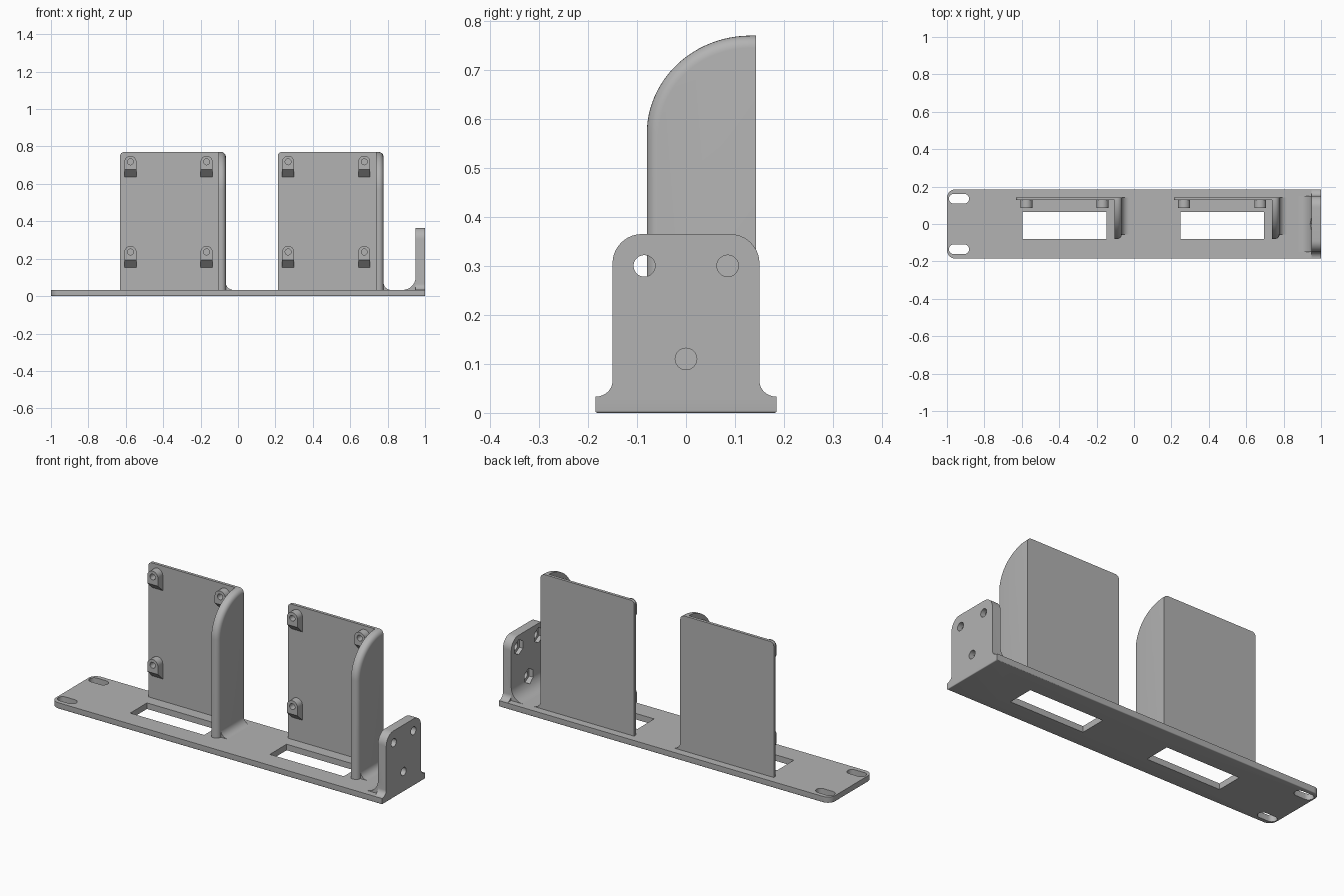
import bpy, bmesh, math
from mathutils import Vector

cube = bpy.data.objects.get("Cube")
if cube:
    bpy.data.objects.remove(cube, do_unlink=True)

grey = bpy.data.materials.new("plain grey")
grey.use_nodes = True
grey.diffuse_color = (0.45, 0.45, 0.45, 1)
grey.node_tree.nodes["Principled BSDF"].inputs["Base Color"].default_value = (0.45, 0.45, 0.45, 1)


def arc(cx, cy, rx, ry, start, end, steps=10):
    """Points along an elliptical arc, in degrees."""
    angles = [math.radians(start + (end - start) * i / steps) for i in range(steps + 1)]
    return [(cx + rx * math.cos(a), cy + ry * math.sin(a)) for a in angles]


def circle(cx, cy, r, sides=32, start=0):
    return arc(cx, cy, r, r, start, start + 360, sides)[:-1]


def prism(name, points, axis, low, high, bevel=0, bevel_rule=None):
    """Extrude a flat outline along an axis, optionally rounding chosen edges."""
    place = {"x": lambda a, b, t: (t, a, b),
             "y": lambda a, b, t: (a, t, b),
             "z": lambda a, b, t: (a, b, t)}[axis]
    bm = bmesh.new()
    rings = [[bm.verts.new(place(a, b, t)) for a, b in points] for t in (low, high)]
    bm.faces.new(rings[0])
    bm.faces.new(rings[1])
    n = len(points)
    for i in range(n):
        j = (i + 1) % n
        bm.faces.new((rings[0][i], rings[0][j], rings[1][j], rings[1][i]))
    bmesh.ops.recalc_face_normals(bm, faces=bm.faces)
    if bevel:
        edges = [e for e in bm.edges if bevel_rule(*[v.co for v in e.verts])]
        bmesh.ops.bevel(bm, geom=edges, offset=bevel, segments=6, profile=0.5,
                        affect="EDGES", clamp_overlap=False)
    mesh = bpy.data.meshes.new(name)
    bm.to_mesh(mesh)
    bm.free()
    mesh.materials.append(grey)
    obj = bpy.data.objects.new(name, mesh)
    bpy.context.collection.objects.link(obj)
    return obj


def select(obj):
    bpy.ops.object.select_all(action="DESELECT")
    obj.select_set(True)
    bpy.context.view_layer.objects.active = obj


def combine(target, others, operation):
    """Apply a boolean for each helper, then drop the helper."""
    select(target)
    for other in others:
        mod = target.modifiers.new("bool", "BOOLEAN")
        mod.operation, mod.solver, mod.object = operation, "EXACT", other
        bpy.ops.object.modifier_apply(modifier=mod.name)
        bpy.data.objects.remove(other, do_unlink=True)


def rect(x0, x1, y0, y1):
    return [(x0, y0), (x1, y0), (x1, y1), (x0, y1)]


BASE = 0.033
HALF = 0.185
BAYS = (-0.63, 0.213)   # left edge of each board holder

# Base plate with rounded end, slots and windows
outline = [(1, -HALF), (1, HALF)]
outline += arc(-0.955, HALF - 0.045, 0.045, 0.045, 90, 180)
outline += arc(-0.955, -HALF + 0.045, 0.045, 0.045, 180, 270)
base = prism("base_plate", outline, "z", 0, BASE, 0.005,
             lambda a, b: a.z < 0.001 and b.z < 0.001)
cutters = [prism("window_cut", rect(x + 0.035, x + 0.482, -0.08, 0.065), "z", -0.1, 0.1)
           for x in BAYS]
for y in (-0.135, 0.135):
    slot = arc(-0.908, y, 0.026, 0.026, -90, 90) + arc(-0.964, y, 0.026, 0.026, 90, 270)
    cutters.append(prism("slot_cut", slot, "z", -0.1, 0.1))
combine(base, cutters, "DIFFERENCE")

# End bracket: rounded top, flared foot
side = [(HALF, 0.006), (HALF, BASE)] + arc(0.185, 0.065, 0.035, 0.032, 270, 180)
side += arc(0.09, 0.305, 0.06, 0.06, 0, 90)
side += [(-y, z) for y, z in reversed(side)]
bracket = prism("end_bracket", side, "x", 0.95, 1)

# Inner fillet of the bracket
fillet = [(0.96, 0.02), (0.96, 0.103)] + arc(0.88, 0.103, 0.07, 0.07, 0, -90) + [(0.88, 0.02)]
combine(bracket, [prism("bracket_fillet", fillet, "y", -0.15, 0.15)], "UNION")

# Screw holes with hexagonal nut recesses
cutters = []
for y, z in ((-0.085, 0.3), (0.085, 0.3), (0, 0.11)):
    cutters.append(prism("screw_cut", circle(y, z, 0.022), "x", 0.8, 1.1))
    cutters.append(prism("nut_cut", circle(y, z, 0.041, 6, 30), "x", 0.85, 0.972))
combine(bracket, cutters, "DIFFERENCE")

for number, x in enumerate(BAYS, 1):
    # Upright back panel
    right = x + 0.54
    panel = [(x, 0.02), (right, 0.02), (right, 0.77)] + arc(x + 0.02, 0.75, 0.02, 0.02, 90, 180)
    prism(f"back_panel_{number}", panel, "y", 0.127, 0.143)

    # Side rib with curved front, rounded on its outer edge
    outer = x + 0.565
    rib = [(0.143, 0.01), (-0.08, 0.01)] + arc(0.132, 0.57, 0.212, 0.2, 180, 90, 24) + [(0.143, 0.77)]
    prism(f"side_rib_{number}", rib, "x", x + 0.525, outer, 0.025,
          lambda a, b: min(a.x, b.x) > outer - 0.001 and min(a.y, b.y) < 0.14
          and max(a.z, b.z) > 0.02)

    # Rib foot fillet
    foot = [(outer - 0.02, 0.02), (outer - 0.02, 0.073), (outer, 0.073)]
    foot += arc(outer + 0.04, 0.073, 0.04, 0.04, 180, 270) + [(outer + 0.04, 0.02)]
    prism(f"rib_fillet_{number}", foot, "y", -0.055, 0.143)

    # Board standoffs on sloped supports
    for dx in (0.055, 0.462):
        for z in (0.718, 0.236):
            cx = x + dx
            post = prism(f"standoff_{number}", arc(cx, z, 0.032, 0.032, 0, 180, 16)
                         + [(cx - 0.032, z - 0.082), (cx + 0.032, z - 0.082)], "y", 0.085, 0.132)
            slope = [(0.07, z - 0.1), (0.07, z - 0.042), (0.085, z - 0.042),
                     (0.127, z - 0.082), (0.14, z - 0.082), (0.14, z - 0.1)]
            combine(post, [prism("slope_cut", slope, "x", cx - 0.1, cx + 0.1),
                           prism("pilot_cut", circle(cx, z, 0.016, 20), "y", 0.05, 0.126)],
                    "DIFFERENCE")

# Smooth the curved surfaces, keep hard edges
for obj in list(bpy.context.collection.objects):
    if obj.type == "MESH":
        select(obj)
        bpy.ops.object.shade_smooth_by_angle(angle=math.radians(25))
